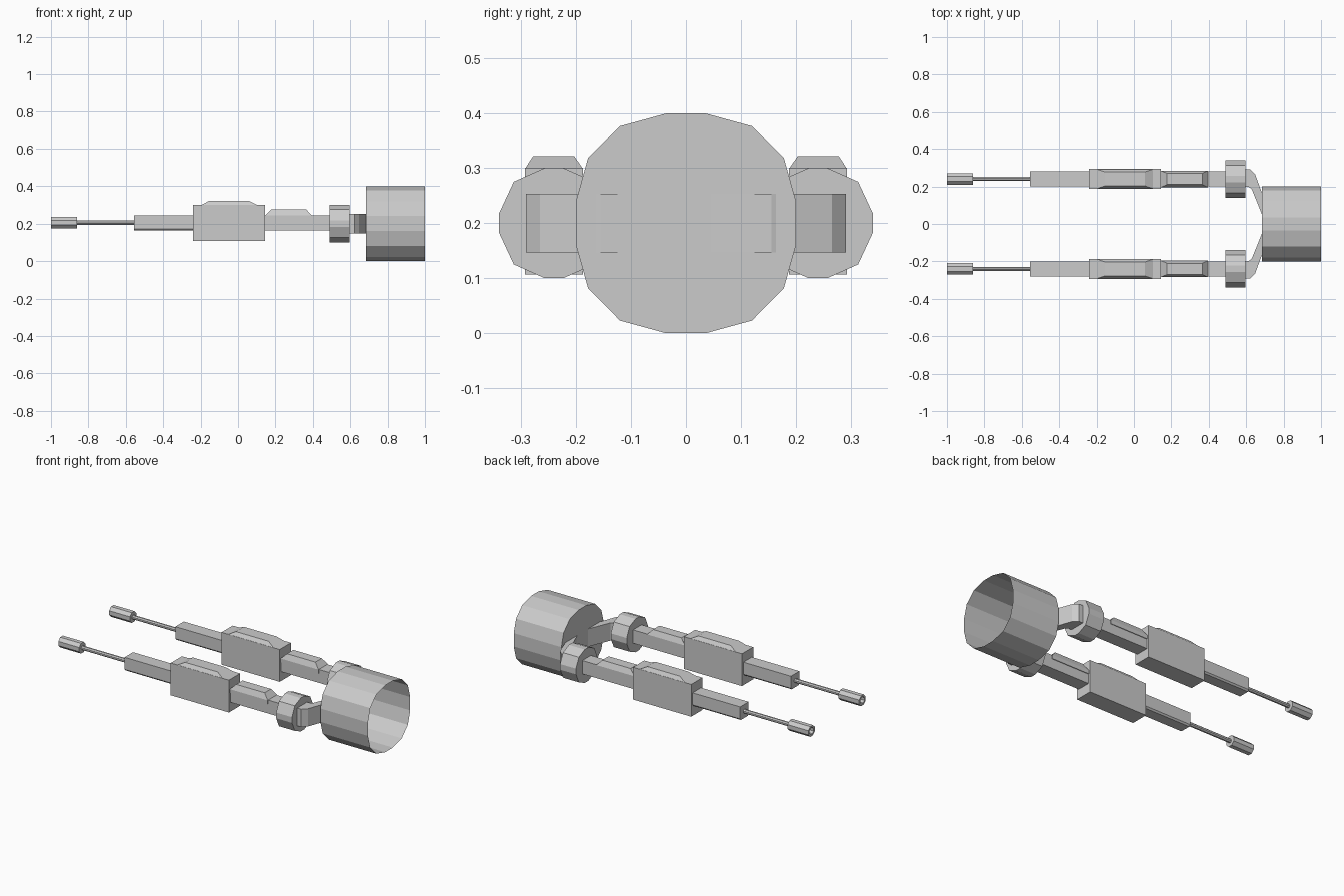
import bpy, bmesh
from math import cos, sin, radians

if "Cube" in bpy.data.objects:
    bpy.data.objects.remove(bpy.data.objects["Cube"])

ARM_Y = 0.24   # sideways offset of each arm
AXIS_Z = 0.2   # height of the common axis


def loft(name, rings, cap_start=True, cap_end=True, mirror=True):
    """Skin a list of equal-length point rings, optionally capped and mirrored in y."""
    bm = bmesh.new()
    rows = [[bm.verts.new(p) for p in ring] for ring in rings]
    n = len(rows[0])
    for a, b in zip(rows, rows[1:]):
        for i in range(n):
            j = (i + 1) % n
            bm.faces.new((a[i], a[j], b[j], b[i]))
    if cap_start:
        bm.faces.new(rows[0][::-1])
    if cap_end:
        bm.faces.new(rows[-1])
    bmesh.ops.recalc_face_normals(bm, faces=bm.faces[:])
    mesh = bpy.data.meshes.new(name)
    bm.to_mesh(mesh)
    bm.free()
    ob = bpy.data.objects.new(name, mesh)
    bpy.context.collection.objects.link(ob)
    if mirror:
        mod = ob.modifiers.new("Mirror", 'MIRROR')
        mod.use_axis = (False, True, False)
        mod.use_mirror_merge = False
    return ob


def rect(x0, x1, y0, y1, z):
    return [(x0, y0, z), (x1, y0, z), (x1, y1, z), (x0, y1, z)]


def ring(x, y, z, r, angles):
    return [(x, y + r * cos(radians(a)), z + r * sin(radians(a))) for a in angles]


def soft_ring(x, y, quarter):
    """Ring from one quarter of offsets, reflected into four quadrants."""
    q = quarter
    pts = q + [(-a, b) for a, b in q[::-1]]
    pts += [(-a, -b) for a, b in q] + [(a, -b) for a, b in q[::-1]]
    return [(x, y + a, AXIS_Z + b) for a, b in pts]


# open drum at the rear, closed on its forward side
drum = [(0.2, 0.04), (0.178, 0.118), (0.12, 0.177), (0.036, 0.2)]
loft("drum", [soft_ring(x, 0, drum) for x in (0.685, 1.0)], cap_end=False, mirror=False)

# twelve-sided joint on each arm
joint = [(0.1, 0.017), (0.073, 0.075), (0.017, 0.1)]
loft("joint", [soft_ring(x, ARM_Y, joint) for x in (0.49, 0.595)])

# bent bracket from joint to drum
stations = [(0.59, 0.197, 0.59, 0.291), (0.615, 0.197, 0.622, 0.291),
            (0.63, 0.185, 0.648, 0.265), (0.687, 0.045, 0.688, 0.155)]
loft("bracket", [[(xi, yi, 0.147), (xo, yo, 0.147), (xo, yo, 0.253), (xi, yi, 0.253)]
                 for xi, yi, xo, yo in stations])

# rear bar with raised sight block
loft("rear_bar", [rect(0.14, 0.495, 0.2, 0.28, z) for z in (0.163, 0.243)])
loft("rear_ridge", [rect(0.14, 0.395, 0.196, 0.284, 0.22),
                    rect(0.145, 0.395, 0.196, 0.284, 0.243),
                    rect(0.177, 0.365, 0.21, 0.27, 0.275)])

# main housing with chamfered lid
loft("housing", [rect(-0.24, 0.145, 0.187, 0.293, z) for z in (0.107, 0.3)])
loft("housing_lid", [rect(-0.2, 0.105, 0.187, 0.293, 0.298),
                     rect(-0.155, 0.06, 0.203, 0.278, 0.321)])

# front bar, lower edges slightly chamfered
loft("front_bar", [[(x, y, z) for y, z in ((0.2, 0.245), (0.28, 0.245), (0.28, 0.173),
                                           (0.272, 0.164), (0.208, 0.164), (0.2, 0.173))]
                   for x in (-0.555, -0.235)])

# thin rod and hollow octagonal tip
oct_angles = [22.5 + 45 * i for i in range(8)]
loft("rod", [ring(x, ARM_Y, 0.205, 0.012, oct_angles) for x in (-0.88, -0.55)])
loft("tip", [ring(x, ARM_Y, 0.205, r, oct_angles)
             for x, r in ((-0.862, 0.012), (-0.862, 0.033), (-1.0, 0.033),
                          (-1.0, 0.021), (-0.88, 0.021))])
